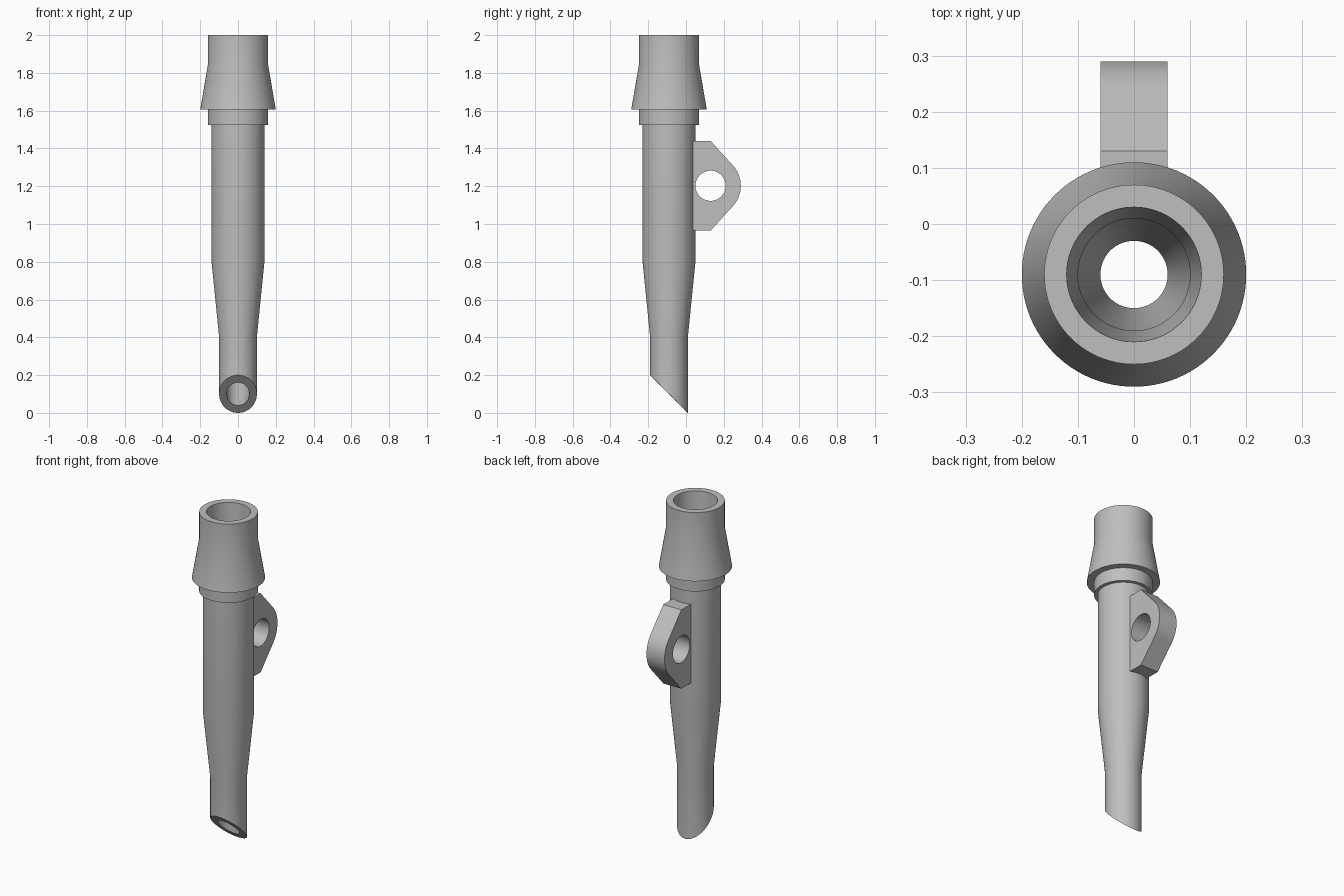
import bpy, bmesh, math
from mathutils import Matrix

cube = bpy.data.objects.get("Cube")
if cube:
    bpy.data.objects.remove(cube)

AXIS_Y = -0.09
SIDES = 96

grey = bpy.data.materials.new("plain grey")
grey.use_nodes = True
colour = (0.52, 0.52, 0.52, 1)
grey.diffuse_color = colour
grey.node_tree.nodes["Principled BSDF"].inputs["Base Color"].default_value = colour


def finish(obj):
    """Give the part its colour and smooth shading with sharp edges kept."""
    obj.data.materials.clear()
    obj.data.materials.append(grey)
    bpy.ops.object.select_all(action="DESELECT")
    obj.select_set(True)
    bpy.context.view_layer.objects.active = obj
    bpy.ops.object.shade_smooth_by_angle(angle=math.radians(30))


# Hollow tube with collar: closed (radius, height) profile, None = slanted tip
profile = [(0.10, None), (0.10, 0.4), (0.14, 0.8), (0.14, 1.525), (0.16, 1.525),
           (0.16, 1.605), (0.20, 1.605), (0.16, 1.84), (0.16, 2.0),
           (0.12, 2.0), (0.10, 1.6), (0.10, 0.8), (0.06, 0.4), (0.06, None)]
bm = bmesh.new()
rings = []
for radius, height in profile:
    ring = []
    for i in range(SIDES):
        a = math.tau * i / SIDES
        x, y = radius * math.cos(a), AXIS_Y + radius * math.sin(a)
        ring.append(bm.verts.new((x, y, 0.01 - y if height is None else height)))
    rings.append(ring)
for k, low in enumerate(rings):
    high = rings[(k + 1) % len(rings)]
    for i in range(SIDES):
        j = (i + 1) % SIDES
        bm.faces.new((low[i], low[j], high[j], high[i]))
bmesh.ops.recalc_face_normals(bm, faces=bm.faces)
mesh = bpy.data.meshes.new("tapered_tube")
bm.to_mesh(mesh)
bm.free()
tube = bpy.data.objects.new("tapered_tube", mesh)
bpy.context.collection.objects.link(tube)
finish(tube)

# Side lug: rounded plate with a round hole, drawn in (y, z) and extruded along x
CY, CZ, NOSE, HALF = 0.13, 1.2025, 0.16, 0.2375


def arc(radius, start, end, steps):
    angles = [start + (end - start) * i / steps for i in range(steps + 1)]
    return [(CY + radius * math.cos(a), CZ + radius * math.sin(a)) for a in angles]


tangent = math.pi / 2 - math.acos(NOSE / HALF)
outline = [(0.02, CZ - HALF), (CY, CZ - HALF), *arc(NOSE, -tangent, tangent, 24),
           (CY, CZ + HALF), (0.02, CZ + HALF)]
hole = arc(0.08, 0, math.tau, 64)[:-1]

curve = bpy.data.curves.new("lug", "CURVE")
curve.dimensions = "2D"
curve.fill_mode = "BOTH"
curve.extrude = 0.06
for points in (outline, hole):
    spline = curve.splines.new("POLY")
    spline.points.add(len(points) - 1)
    for point, (u, v) in zip(spline.points, points):
        point.co = (u, v, 0, 1)
    spline.use_cyclic_u = True
lug = bpy.data.objects.new("lug", curve)
bpy.context.collection.objects.link(lug)
bpy.ops.object.select_all(action="DESELECT")
lug.select_set(True)
bpy.context.view_layer.objects.active = lug
bpy.ops.object.convert(target="MESH")
lug = bpy.context.view_layer.objects.active

# Weld the caps and stand the plate up
bm = bmesh.new()
bm.from_mesh(lug.data)
bmesh.ops.remove_doubles(bm, verts=bm.verts, dist=0.0001)
bm.transform(Matrix(((0, 0, 1, 0), (1, 0, 0, 0), (0, 1, 0, 0), (0, 0, 0, 1))))
bmesh.ops.recalc_face_normals(bm, faces=bm.faces)
bm.to_mesh(lug.data)
bm.free()
finish(lug)
